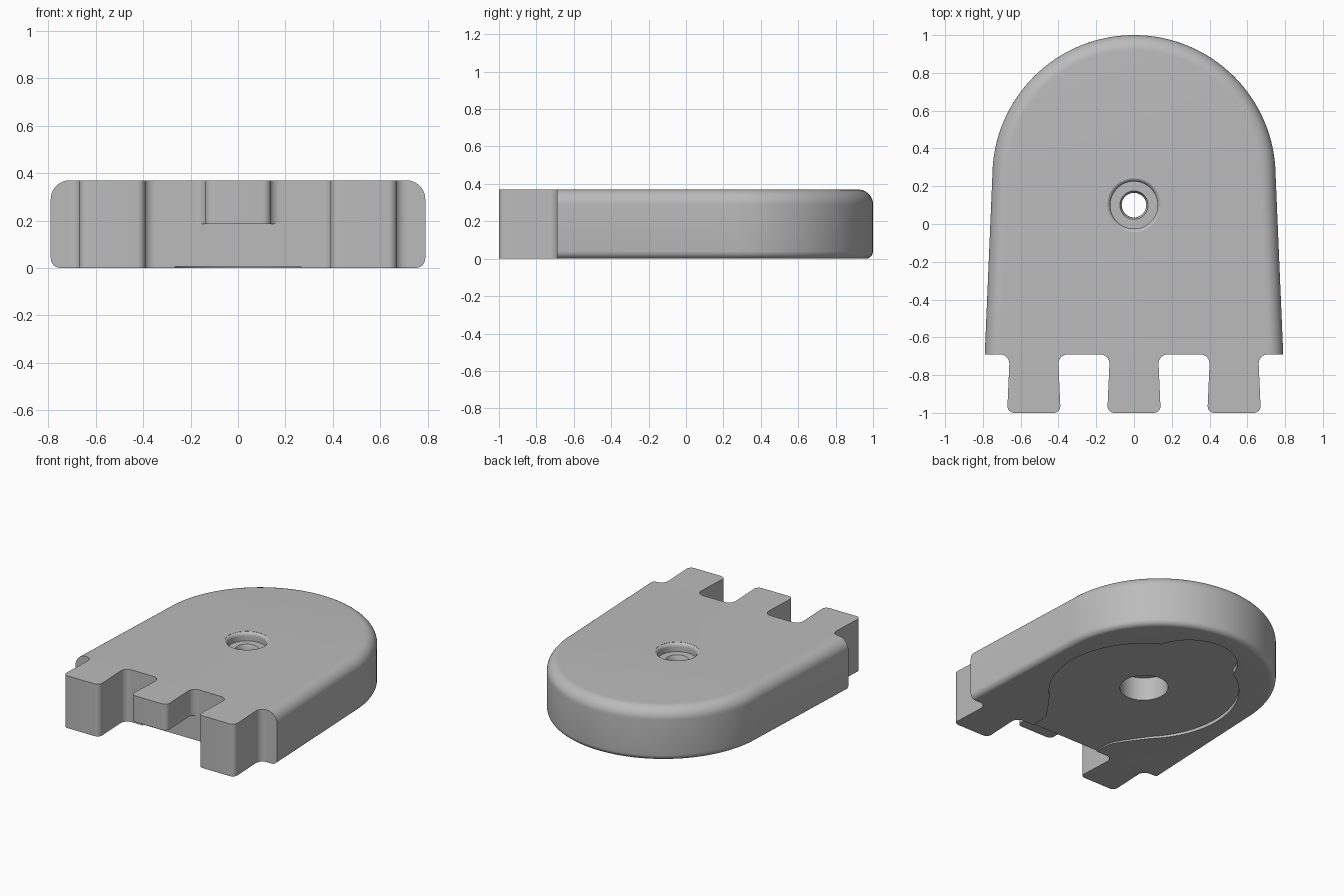
import bpy
import bmesh
from math import sin, cos, pi

if "Cube" in bpy.data.objects:
    bpy.data.objects.remove(bpy.data.objects["Cube"], do_unlink=True)

HEIGHT, FRONT = 0.37, -0.69
HOLE_Y = 0.1

grey = bpy.data.materials.new("plain_grey")
grey.use_nodes = True
colour = (0.5, 0.5, 0.5, 1)
grey.diffuse_color = colour
grey.node_tree.nodes["Principled BSDF"].inputs["Base Color"].default_value = colour


def arc(cx, cy, r, start, end, steps):
    """Points along an arc, angles in units of pi."""
    angles = [pi * (start + (end - start) * i / steps) for i in range(steps + 1)]
    return [(cx + r * cos(a), cy + r * sin(a)) for a in angles]


def loft(name, loops):
    """Closed solid through a stack of matching 3D loops."""
    bm = bmesh.new()
    rings = [[bm.verts.new(p) for p in loop] for loop in loops]
    n = len(rings[0])
    for low, high in zip(rings, rings[1:]):
        for i in range(n):
            j = (i + 1) % n
            bm.faces.new((low[i], low[j], high[j], high[i]))
    bm.faces.new(rings[0][::-1])
    bm.faces.new(rings[-1])
    bmesh.ops.recalc_face_normals(bm, faces=bm.faces)
    mesh = bpy.data.meshes.new(name)
    bm.to_mesh(mesh)
    bm.free()
    mesh.materials.append(grey)
    obj = bpy.data.objects.new(name, mesh)
    bpy.context.collection.objects.link(obj)
    return obj


def prism(name, outline, bottom, top):
    """Extruded outline; top is a function of y."""
    return loft(name, [[(x, y, bottom) for x, y in outline],
                       [(x, y, top(y)) for x, y in outline]])


def activate(obj):
    bpy.ops.object.select_all(action='DESELECT')
    obj.select_set(True)
    bpy.context.view_layer.objects.active = obj


def cut(obj, cutter):
    activate(obj)
    mod = obj.modifiers.new("cut", 'BOOLEAN')
    mod.operation, mod.solver, mod.object = 'DIFFERENCE', 'EXACT', cutter
    bpy.ops.object.modifier_apply(modifier=mod.name)
    bpy.data.objects.remove(cutter, do_unlink=True)


def smooth(obj):
    activate(obj)
    bpy.ops.object.shade_smooth_by_angle(angle=pi / 6)


# Arched body: outline shrinks along rounded bottom and top edges
def body_loop(inset, z):
    side = 0.79 - inset
    pts = [(side, FRONT)] + arc(0, 0.25, 0.75 - inset, 0, 1, 64) + [(-side, FRONT)]
    return [(x, y, z) for x, y in pts]


LOW, HIGH = 0.04, 0.08
edge = [(LOW - r, z) for r, z in arc(0, LOW, LOW, -0.5, 0, 6)]
edge += [(HIGH - r, z) for r, z in arc(0, HEIGHT - HIGH, HIGH, 0, 0.5, 10)]
body = loft("body", [body_loop(d, z) for d, z in edge])

# Shallow recess underneath: disc, rear lobe and front channel
def floor(y):
    return 0.007 + 0.022 * (y - FRONT)


half = [(0.265, -0.8), (0.265, -0.6), (0.28, -0.54), (0.32, -0.48), (0.43, -0.33)]
channel = half + [(-x, y) for x, y in reversed(half)]
for outline in (arc(0, HOLE_Y, 0.61, 0, 1.97, 80),
                arc(0, 0.55, 0.31, 0, 1.96, 60), channel):
    cut(body, prism("recess_cutter", outline, -0.1, floor))

# Stepped through hole with a softened rim
bore = [(0.155, -0.1), (0.155, 0.185), (0.065, 0.185), (0.065, 0.29),
        (0.075, 0.31), (0.125, 0.31), (0.125, 0.345)]
bore += arc(0.15, 0.345, 0.025, 1, 0.6, 5) + [(0.142, 0.5)]
turn = arc(0, 0, 1, 0, 2, 48)[:-1]
cut(body, loft("bore_cutter",
               [[(r * c, HOLE_Y + r * s, z) for c, s in turn] for r, z in bore]))
smooth(body)

# Three front tabs: flared at the tip, filleted into the body
side = arc(0.18, FRONT - 0.05, 0.05, 0.5, 1, 8) + arc(0.105, -0.965, 0.035, 0, -0.5, 6)
tab = side + [(-x, y) for x, y in reversed(side)]
for name, cx, bottom in (("left_tab", 0.53, 0), ("middle_tab", 0, 0.185),
                         ("right_tab", -0.53, 0)):
    smooth(prism(name, [(cx + x, y) for x, y in tab], bottom, lambda y: HEIGHT))
